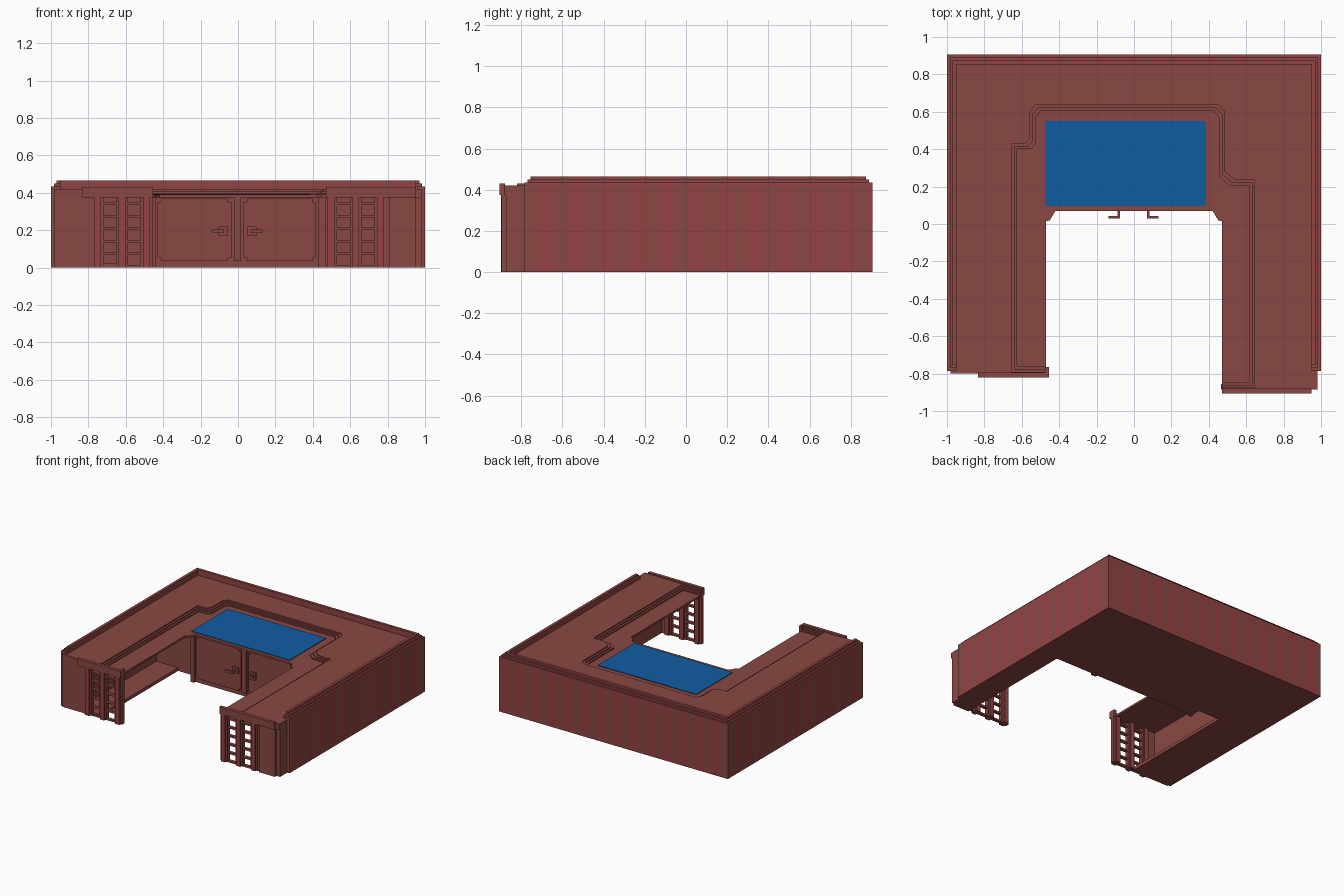
import bpy, bmesh

if "Cube" in bpy.data.objects:
    bpy.data.objects.remove(bpy.data.objects["Cube"], do_unlink=True)


def material(name, rgb):
    m = bpy.data.materials.new(name)
    m.use_nodes = True
    m.diffuse_color = (*rgb, 1)
    bsdf = next(n for n in m.node_tree.nodes if n.type == 'BSDF_PRINCIPLED')
    bsdf.inputs["Base Color"].default_value = (*rgb, 1)
    return m


MATS = [material("brown wood", (0.255, 0.066, 0.055)),
        material("red wood", (0.305, 0.053, 0.058)),
        material("blue mat", (0.005, 0.108, 0.36))]
BROWN, RED, BLUE = 0, 1, 2


def finish(name, bm):
    bmesh.ops.recalc_face_normals(bm, faces=bm.faces)
    me = bpy.data.meshes.new(name)
    bm.to_mesh(me)
    bm.free()
    for m in MATS:
        me.materials.append(m)
    ob = bpy.data.objects.new(name, me)
    bpy.context.collection.objects.link(ob)
    return ob


def add_prism(bm, pts, z0, z1, mat):
    """Extrude a plan outline from z0 to z1."""
    face = bm.faces.new([bm.verts.new((x, y, z0)) for x, y in pts])
    out = bmesh.ops.extrude_face_region(bm, geom=[face])
    new = [g for g in out["geom"] if isinstance(g, bmesh.types.BMVert)]
    bmesh.ops.translate(bm, verts=new, vec=(0, 0, z1 - z0))
    for v in new:
        for f in v.link_faces:
            f.material_index = mat
    face.material_index = mat


def prism(name, pts, z0, z1, mat=BROWN):
    bm = bmesh.new()
    add_prism(bm, pts, z0, z1, mat)
    return finish(name, bm)


def boxes(name, items):
    """Join boxes given as (x0, x1, y0, y1, z0, z1, material)."""
    bm = bmesh.new()
    for x0, x1, y0, y1, z0, z1, mat in items:
        add_prism(bm, [(x0, y0), (x1, y0), (x1, y1), (x0, y1)], z0, z1, mat)
    return finish(name, bm)


def stripes(a, b, step=0.0725):
    """Split a run into alternating colours."""
    n = round((b - a) / step)
    w = (b - a) / n
    return [(a + i * w, a + (i + 1) * w, i % 2) for i in range(n)]


def striped_u(name, outer, inner, z0, z1):
    """Striped strip round the two sides and the back."""
    front = -0.785 + outer
    items = []
    for a, b, m in stripes(front, 0.905 - inner):
        items.append((-1 + outer, -1 + inner, a, b, z0, z1, m))
        items.append((1 - inner, 1 - outer, a, b, z0, z1, m))
    for a, b, m in stripes(-1 + outer, 1 - outer):
        items.append((a, b, 0.905 - inner, 0.905 - outer, z0, z1, m))
    return boxes(name, items)


# Outer cladding and stepped raised rim
striped_u("outer_cladding", 0.0, 0.02, 0.0, 0.42)
for i in range(3):
    striped_u(f"rim_step_{i + 1}", 0.015 * i, 0.052, 0.42 + 0.015 * i, 0.435 + 0.015 * i)

# Solid body: back cabinet, wing side walls and low shelf
boxes("base_body", [
    (-0.98, 0.98, 0.18, 0.885, 0, 0.375, BROWN),
    (-0.46, 0.46, 0.10, 0.18, 0, 0.375, BROWN),
    (0.46, 0.81, 0.10, 0.18, 0, 0.375, BROWN)])
boxes("right_side_wall", [(-0.98, -0.84, -0.795, 0.18, 0, 0.375, BROWN)])
boxes("left_side_wall", [(0.81, 0.98, -0.875, 0.18, 0, 0.375, BROWN),
                         (0.81, 0.95, -0.895, -0.875, 0, 0.375, BROWN)])
boxes("right_wing_floor", [(-0.84, -0.65, -0.79, 0.18, 0, 0.025, BROWN)])

# Lower counter with chamfered inside corners
prism("lower_counter", [
    (-0.98, -0.80), (-0.47, -0.80), (-0.47, 0.015), (-0.45, 0.02), (-0.42, 0.07),
    (0.42, 0.07), (0.45, 0.02), (0.47, 0.015), (0.47, -0.885), (0.98, -0.885),
    (0.98, 0.885), (-0.98, 0.885)], 0.375, 0.39)

# Upper counter: three tiers stepping down to the lower counter
PIT = [(-0.655, -0.79), (-0.655, 0.43), (-0.58, 0.43), (-0.555, 0.46), (-0.555, 0.60),
       (-0.53, 0.635), (0.455, 0.635), (0.485, 0.60), (0.485, 0.28), (0.54, 0.235),
       (0.645, 0.235), (0.645, -0.875)]
for i, d in enumerate((0.03, 0.015, 0.0)):
    pit = [(x - d if x > 0 else x + d, y - d if y > 0 else y + d) for x, y in PIT]
    outline = ([(-0.98, -0.80), (-0.47, -0.80), (-0.47, pit[0][1])] + pit +
               [(0.47, pit[-1][1]), (0.47, -0.885), (0.98, -0.885),
                (0.98, 0.885), (-0.98, 0.885)])
    prism(f"counter_tier_{i + 1}", outline, 0.39 + 0.01 * i, 0.40 + 0.01 * i)

# Blue desk mat
boxes("desk_mat", [(-0.475, 0.385, 0.095, 0.55, 0.388, 0.395, BLUE)])

# Front lips on the wing ends
boxes("right_front_lip", [(-0.835, -0.455, -0.82, -0.795, 0.375, 0.43, BROWN),
                          (-0.475, -0.455, -0.80, -0.765, 0.375, 0.43, BROWN)])
boxes("left_front_lip", [(0.47, 0.95, -0.905, -0.88, 0.375, 0.43, BROWN)])


def lattice(name, posts, front):
    """Upright posts with red ribs, joined by rungs, open between."""
    items = []
    for a, b in posts:
        items.append((a, b, front + 0.01, front + 0.04, 0, 0.375, BROWN))
        mid = (a + b) / 2
        items.append((mid - 0.018, mid + 0.018, front - 0.004, front + 0.055, 0, 0.375, RED))
    for (_, a), (b, _) in zip(posts, posts[1:]):
        for k in range(6):
            z = 0.0 + 0.067 * k
            items.append((a, b, front + 0.012, front + 0.036, z, z + 0.014, BROWN))
    return boxes(name, items)


lattice("right_wing_lattice", [(-0.785, -0.72), (-0.65, -0.59), (-0.52, -0.455)], -0.81)
lattice("left_wing_lattice", [(0.465, 0.53), (0.60, 0.66), (0.73, 0.79)], -0.895)
boxes("right_corner_panel", [(-0.84, -0.785, -0.795, -0.77, 0, 0.375, BROWN)])
boxes("left_corner_panel", [(0.785, 0.81, -0.88, -0.855, 0, 0.375, BROWN)])


# Cabinet doors with notched corners
def door(name, x0, x1):
    n = 0.018
    return boxes(name, [(x0, x1, 0.088, 0.10, 0.035 + n, 0.37 - n, BROWN),
                        (x0 + n, x1 - n, 0.088, 0.10, 0.035, 0.035 + n, BROWN),
                        (x0 + n, x1 - n, 0.088, 0.10, 0.37 - n, 0.37, BROWN)])


door("right_door", -0.43, -0.035)
door("left_door", 0.03, 0.415)
boxes("door_divider", [(-0.022, 0.016, 0.075, 0.10, 0.035, 0.375, BROWN)])
boxes("cabinet_edge_posts", [(-0.47, -0.44, 0.08, 0.11, 0, 0.375, BROWN),
                             (0.43, 0.47, 0.08, 0.11, 0, 0.375, BROWN)])

# L-shaped door handles
for name, s, x in (("right_handle", -1, -0.075), ("left_handle", 1, 0.07)):
    def span(a, b):
        return sorted((x + s * a, x + s * b))
    boxes(name, [(*span(-0.02, 0.03), 0.078, 0.088, 0.17, 0.22, BROWN),
                 (*span(0.0, 0.014), 0.03, 0.08, 0.185, 0.205, BROWN),
                 (*span(0.014, 0.06), 0.03, 0.044, 0.185, 0.205, BROWN)])
